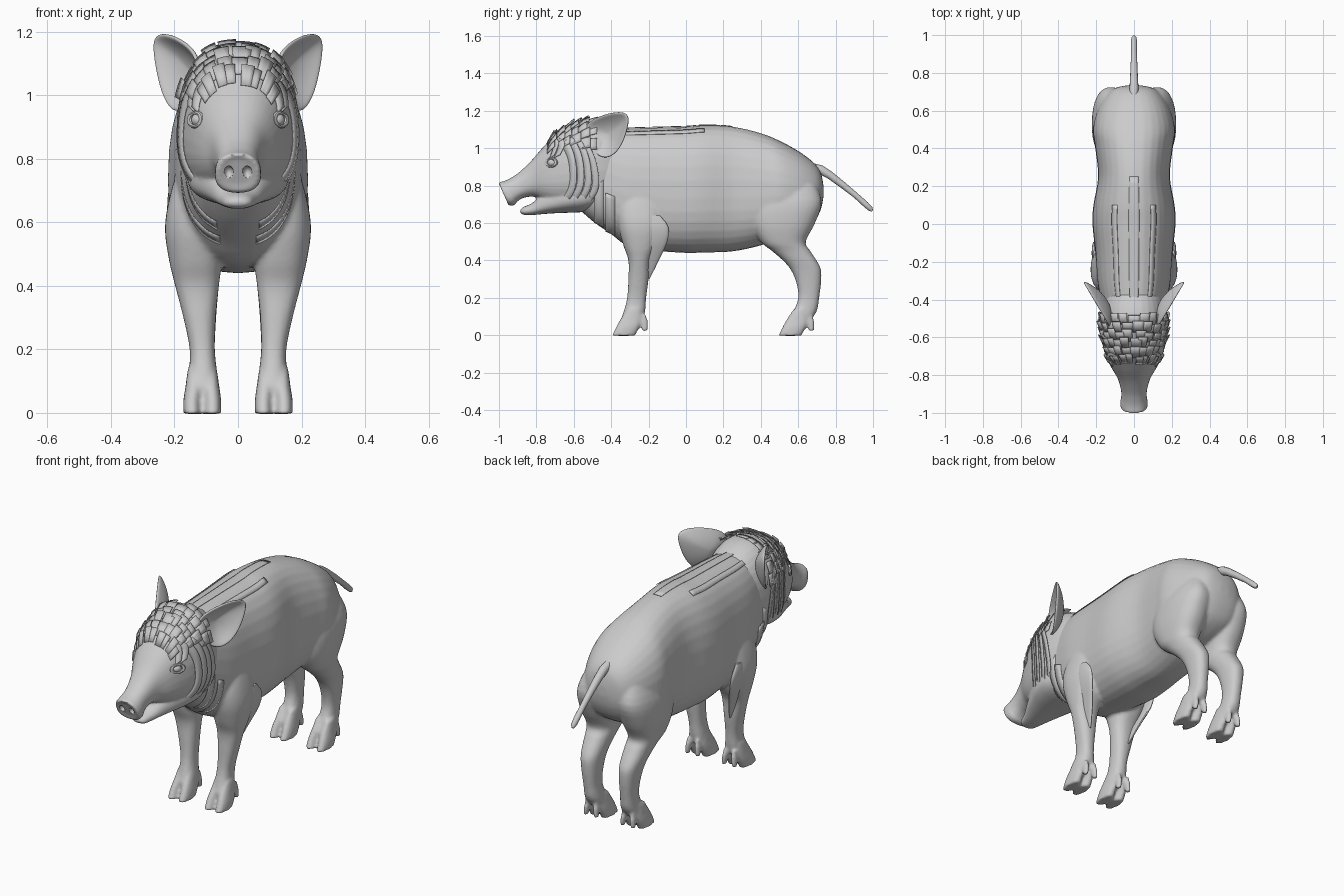
import bpy, bmesh, math, random
from mathutils import Vector

if "Cube" in bpy.data.objects:
    bpy.data.objects.remove(bpy.data.objects["Cube"])
random.seed(4)

grey = bpy.data.materials.new("warm_grey")
grey.diffuse_color = (0.6, 0.6, 0.6, 1)
grey.use_nodes = True
grey.node_tree.nodes["Principled BSDF"].inputs["Base Color"].default_value = grey.diffuse_color


def finish(name, verts, faces, mirror=False, thick=0, subsurf=0, angle=40):
    me = bpy.data.meshes.new(name)
    me.from_pydata([tuple(v) for v in verts], [], faces)
    bm = bmesh.new()
    bm.from_mesh(me)
    bmesh.ops.recalc_face_normals(bm, faces=bm.faces)
    for f in bm.faces:
        f.smooth = True
    bm.to_mesh(me)
    bm.free()
    me.set_sharp_from_angle(angle=math.radians(angle))
    me.materials.append(grey)
    ob = bpy.data.objects.new(name, me)
    bpy.context.collection.objects.link(ob)
    if thick:
        m = ob.modifiers.new("thickness", 'SOLIDIFY')
        m.thickness, m.offset = thick, 0
    if subsurf:
        m = ob.modifiers.new("smooth", 'SUBSURF')
        m.levels = m.render_levels = subsurf
    if mirror:
        ob.modifiers.new("mirror", 'MIRROR')
    return ob


def fuse(ob, size, rounds):
    """Melt overlapping volumes into one soft skin."""
    m = ob.modifiers.new("fuse", 'REMESH')
    m.mode, m.voxel_size, m.use_smooth_shade = 'VOXEL', size, True
    m = ob.modifiers.new("relax", 'SMOOTH')
    m.factor, m.iterations = 0.5, rounds


def spline(rows, t):
    """Smooth interpolation between table rows."""
    i = max(0, min(int(t), len(rows) - 2))
    u = t - i
    p = [rows[max(0, min(k, len(rows) - 1))] for k in range(i - 1, i + 3)]
    return [0.5 * (2*b + (c-a)*u + (2*a-5*b+4*c-d)*u*u + (3*b-a-3*c+d)*u**3)
            for a, b, c, d in zip(*p)]


def power(v, p=0.85):
    return math.copysign(abs(v) ** p, v)


def trunk(row, a, off=0):
    """Upright section: y, bottom, top, half width, forward lean."""
    y, zb, zt, w, k = row
    zm = zb + 0.43 * (zt - zb)
    h = (zt - zm if math.sin(a) > 0 else zm - zb) + off
    z = zm + h * power(math.sin(a))
    return Vector(((w + off) * power(math.cos(a)), y - k * (z - (zb + zt) / 2), z))


def limb(row, a, off=0):
    """Level section: z, back and front, inner and outer side."""
    z, y0, y1, x0, x1 = row
    return Vector(((x0+x1)/2 + (x1-x0)/2*power(math.cos(a)),
                   (y0+y1)/2 + (y1-y0)/2*power(math.sin(a)), z))


def loft(rows, section, seg=32, sub=4):
    verts, faces = [], []
    n = (len(rows) - 1) * sub + 1
    for i in range(n):
        r = spline(rows, i / sub)
        verts += [section(r, 2 * math.pi * j / seg) for j in range(seg)]
    for i in range(n - 1):
        for j in range(seg):
            k = (j + 1) % seg
            faces.append((i*seg+j, i*seg+k, (i+1)*seg+k, (i+1)*seg+j))
    return verts, faces + [tuple(range(seg)), tuple(range((n-1)*seg, n*seg))]


def merge(*parts):
    verts, faces = [], []
    for v, f in parts:
        o = len(verts)
        verts += v
        faces += [tuple(i + o for i in q) for q in f]
    return verts, faces


def flip(part):
    return [Vector((-v.x, v.y, v.z)) for v in part[0]], part[1]


def strip(rows, t0, t1, a0, a1, off0, off1, nt=1, na=1, bow=0):
    """Thin plate riding on a trunk surface, rising from off0 to off1, middle bowed back."""
    verts, faces = [], []
    for i in range(nt + 1):
        u = i / nt
        for j in range(na + 1):
            a = math.radians(a0 + (a1 - a0) * j / na)
            t = t0 + (t1 - t0) * u + bow * math.sin(math.pi * j / na)
            verts.append(trunk(spline(rows, t), a, off0 + (off1-off0)*u))
    for i in range(nt):
        for j in range(na):
            q = i * (na + 1) + j
            faces.append((q, q + 1, q + na + 2, q + na + 1))
    return verts, faces


# torso, legs and cloven hooves, fused into one skin
torso = [(-.60, .70, 1.06, .12, 0), (-.50, .61, 1.09, .15, 0), (-.40, .54, 1.10, .175, 0),
         (-.30, .47, 1.105, .195, 0), (-.15, .45, 1.11, .205, 0), (0, .44, 1.115, .22, 0),
         (.10, .442, 1.122, .215, 0), (.25, .448, 1.115, .19, 0), (.40, .48, 1.08, .205, 0),
         (.50, .52, 1.04, .218, 0), (.60, .55, .985, .195, 0), (.68, .60, .925, .15, 0),
         (.72, .67, .87, .10, 0), (.735, .74, .80, .03, 0)]
front_leg = [(.80, -.30, -.16, .08, .18), (.68, -.36, -.12, .06, .215), (.58, -.36, -.12, .05, .23),
             (.48, -.335, -.15, .05, .217), (.40, -.308, -.19, .06, .198), (.30, -.308, -.20, .07, .172),
             (.20, -.315, -.213, .073, .152), (.13, -.332, -.218, .066, .154), (.08, -.35, -.23, .06, .162)]
hind_leg = [(.85, .44, .67, .05, .16), (.72, .36, .725, .03, .215), (.60, .35, .69, .03, .222),
            (.50, .40, .64, .05, .205), (.45, .46, .665, .055, .19), (.40, .518, .698, .06, .18),
            (.35, .56, .722, .065, .17), (.28, .59, .722, .07, .16), (.20, .60, .712, .073, .152),
            (.13, .575, .70, .066, .154), (.08, .545, .665, .06, .162)]
legs = [loft(front_leg, limb), loft(hind_leg, limb)]
for dy in (0, .89):
    for c, lean in ((.085, -.005), (.140, .005)):
        toe = [(.14, -.315, -.24, c-.018, c+.018), (.08, -.355, -.235, c-.027, c+.026),
               (.04, -.376, -.25, c-.027+lean, c+.027+lean), (-.003, -.397, -.272, c-.027+lean, c+.027+lean)]
        claw = [(.11, -.25, -.215, c-.008, c+.008), (.07, -.25, -.203, c-.014, c+.014),
                (.02, -.232, -.206, c-.01+lean, c+.01+lean)]
        legs += [loft([(z, a+dy, b+dy, p, q) for z, a, b, p, q in r], limb, 16, 3) for r in (toe, claw)]
body = finish("body", *merge(loft(torso, trunk), *legs, *[flip(l) for l in legs]))
fuse(body, 0.009, 4)

# loose skin behind the elbow
flap = [(.30, -.23, -.195, .125, .135), (.40, -.23, -.145, .15, .172), (.50, -.21, -.10, .185, .21),
        (.58, -.21, -.095, .20, .224), (.64, -.20, -.14, .20, .217)]
finish("elbow_flap", *loft(flap, limb, 16, 3), mirror=True)

# head and lower jaw
skull = [(-.975, .72, .80, .045, .45), (-.975, .695, .815, .068, .45), (-.945, .695, .825, .073, .4),
         (-.92, .715, .84, .068, .3), (-.88, .735, .87, .069, .2), (-.82, .74, .93, .086, .1),
         (-.76, .715, 1.01, .12, 0), (-.70, .69, 1.072, .147, 0), (-.62, .675, 1.12, .172, 0),
         (-.54, .67, 1.145, .18, 0), (-.46, .68, 1.14, .174, 0), (-.38, .72, 1.105, .15, 0),
         (-.32, .80, 1.05, .10, 0)]
jaw = [(-.888, .658, .668, .018, 0), (-.87, .644, .685, .042, 0), (-.82, .643, .708, .06, 0),
       (-.77, .647, .755, .085, 0), (-.70, .652, .80, .118, 0), (-.62, .655, .84, .15, 0),
       (-.54, .66, .86, .16, 0), (-.47, .68, .84, .14, 0)]
head = finish("head", *merge(loft(skull, trunk), loft(jaw, trunk)))
fuse(head, 0.007, 4)


def ball(name, loc, scale):
    bm = bmesh.new()
    bmesh.ops.create_uvsphere(bm, u_segments=20, v_segments=12, radius=1)
    v = [Vector([p.co[k] * scale[k] + loc[k] for k in range(3)]) for p in bm.verts]
    f = [tuple(q.index for q in face.verts) for face in bm.faces]
    bm.free()
    return finish(name, v, f, True)


# nostrils hollowed out of the snout disc
cutter = ball("nostril_cutter", (.029, -.978, .757), (.015, .022, .02))
cutter.hide_render = True
cutter.display_type = 'WIRE'
m = head.modifiers.new("nostrils", 'BOOLEAN')
m.operation, m.object, m.solver = 'DIFFERENCE', cutter, 'EXACT'

# eyes with raised lids
ball("eye", (.122, -.713, .922), (.025, .027, .023))
lid, faces = [], []
n, side = Vector((.8, -.58, .1)).normalized(), Vector((.58, .8, 0)).normalized()
up = n.cross(side) * -1
for i in range(24):
    a = i * math.pi / 12
    out = side * math.cos(a) * 1.3 + up * math.sin(a) * .85
    for j in range(8):
        b = j * math.pi / 4
        lid.append(Vector((.133, -.721, .923)) + out * (.025 + .008 * math.cos(b)) + n * .008 * math.sin(b))
        faces.append((i*8+j, i*8+(j+1) % 8, (i+1) % 24*8+(j+1) % 8, (i+1) % 24*8+j))
finish("eyelid", lid, faces, mirror=True)

# cupped ears
edge = [(-.53, 1.03), (-.55, 1.09), (-.525, 1.14), (-.46, 1.172), (-.39, 1.192), (-.33, 1.194),
        (-.302, 1.168), (-.318, 1.09), (-.35, 1.005), (-.40, .952), (-.45, .947), (-.495, .98)]
verts, faces = [], []
for s in (1, .85, .6, .3, .05):
    for y, z in edge:
        y, z = -.44 + s * (y + .44), 1.075 + s * (z - 1.075)
        d = .055 * (1 - s * s)
        verts.append(Vector((.13 + (y + .54) * .59 - .8 * d, y + .55 * d, z)))
c = len(edge)
faces = [(r*c+i, r*c+(i+1) % c, (r+1)*c+(i+1) % c, (r+1)*c+i) for r in range(4) for i in range(c)]
faces.append(tuple(range(4*c, 5*c)))
finish("ear", verts, faces, mirror=True, thick=.014, subsurf=2, angle=180)

# overlapping bristle plates on the crown
plates = []
for r in range(6):
    t, spread, count = 6.35 + r * .55, 50 + r * 5, 8 + r // 2
    step = 2 * spread / count
    for i in range(count):
        a = 90 - spread + step * (i + .5 * (r % 2)) + random.uniform(-3, 3)
        t1 = t + random.uniform(-.08, .08)
        plates.append(strip(skull, t1, t1 + random.uniform(.6, .8), a, a + step * .97, .002,
                            random.uniform(.014, .03), 2, 3))
finish("crown_plates", *merge(*plates), thick=.003, angle=20)

# brow folds and layered cheek ruff, bowed along the jaw
ruff = [strip(skull, t, t + .45, a0, a1, .001, .012, 2, 16, bow)
        for t, a0, a1, bow in ((6.5, 25, 60, .3), (6.9, 22, 50, .3), (7.3, -50, 42, .7),
                               (7.7, -52, 42, .8), (8.1, -56, 40, .9), (8.5, -60, 36, 1))]
finish("cheek_ruff", *merge(*ruff), mirror=True, thick=.003)
folds = [strip(torso, t + .5, t, a0, a1, 0, .012, 2, 14) for t, a0, a1 in ((1.1, -70, 5), (1.7, -75, -5))]
finish("chest_folds", *merge(*folds), mirror=True, thick=.004)

# mane ridge and back folds
finish("mane_ridge", *strip(torso, .2, 7, 85, 95, .006, .002, 28, 4), thick=.003)
finish("back_fold", *strip(torso, 2, 6, 62, 70, .002, .003, 20, 2), mirror=True, thick=.003)

# tail
cu = bpy.data.curves.new("tail", 'CURVE')
cu.dimensions, cu.bevel_depth, cu.bevel_resolution, cu.use_fill_caps = '3D', 1, 4, True
sp = cu.splines.new('POLY')
path = [(.66, .905, .02), (.72, .885, .024), (.77, .855, .021), (.84, .802, .018), (.91, .745, .015),
        (.96, .70, .016), (.985, .677, .014), (.996, .664, .006)]
sp.points.add(len(path) - 1)
for p, (y, z, rad) in zip(sp.points, path):
    p.co, p.radius = (0, y, z, 1), rad
sp.use_smooth = True
cu.materials.append(grey)
bpy.context.collection.objects.link(bpy.data.objects.new("tail", cu))
